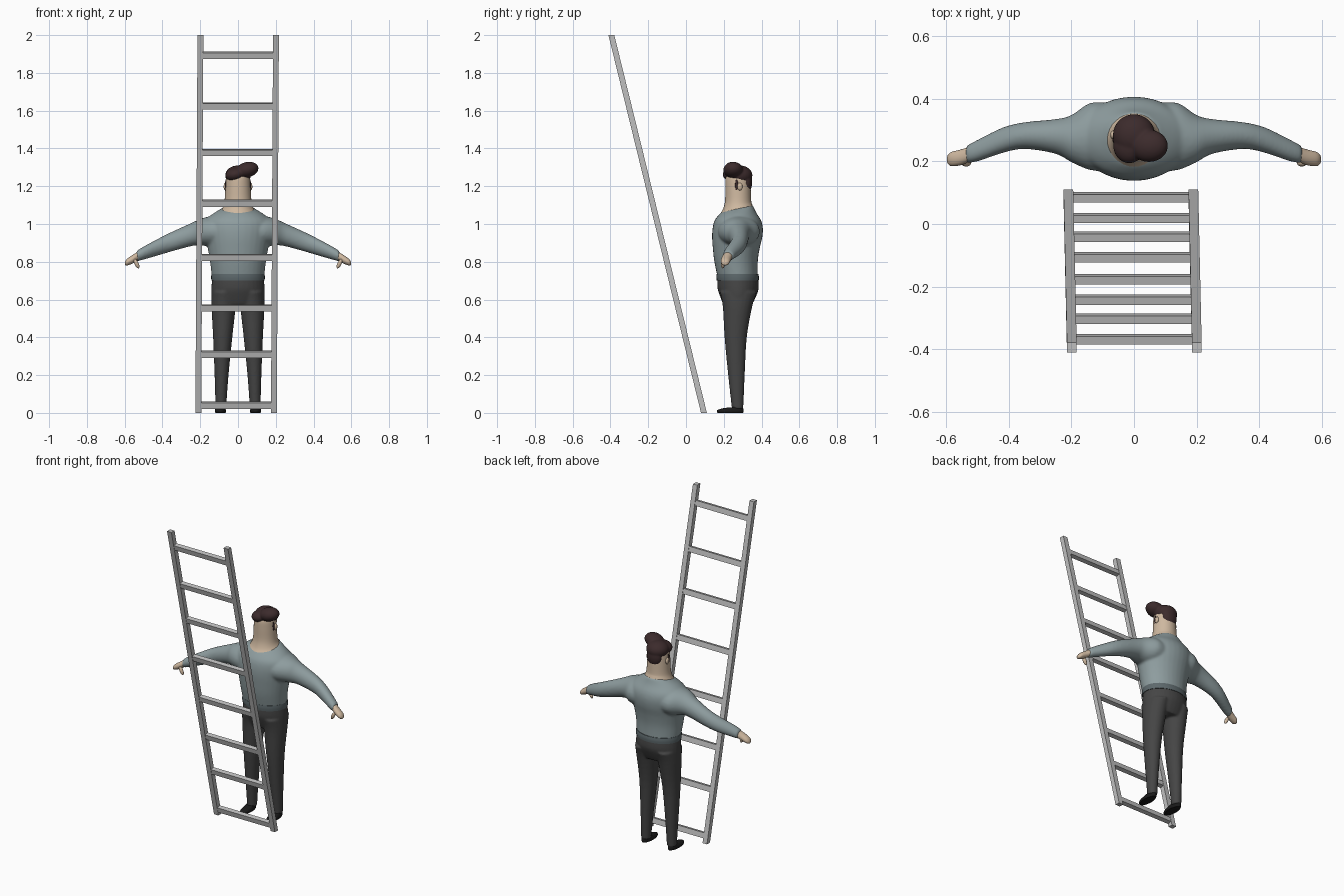
import bpy, bmesh, math
from mathutils import Matrix, Vector

if "Cube" in bpy.data.objects:
    bpy.data.objects.remove(bpy.data.objects["Cube"])


def material(name, rgb):
    m = bpy.data.materials.new(name)
    m.diffuse_color = (*rgb, 1)
    m.use_nodes = True
    m.node_tree.nodes["Principled BSDF"].inputs["Base Color"].default_value = m.diffuse_color
    return m


SWEATER = material("sweater grey blue", (0.27, 0.335, 0.345))
BAND = material("hem dark grey blue", (0.11, 0.14, 0.15))
TROUSERS = material("trouser charcoal", (0.06, 0.06, 0.06))
SHOES = material("shoe black", (0.01, 0.01, 0.01))
SKIN = material("skin", (0.62, 0.48, 0.35))
HAIR = material("hair dark brown", (0.045, 0.024, 0.025))
METAL = material("ladder grey", (0.52, 0.52, 0.52))


def spline(rows, steps=4):
    """Catmull-Rom interpolation through ring parameters."""
    out = []
    for i in range(len(rows) - 1):
        p = [rows[max(0, min(len(rows) - 1, i + k))] for k in (-1, 0, 1, 2)]
        for s in range(steps):
            t = s / steps
            out.append([0.5 * (2 * b + (c - a) * t + (2 * a - 5 * b + 4 * c - d) * t * t
                               + (3 * b - a - 3 * c + d) * t ** 3) for a, b, c, d in zip(*p)])
    return out + [list(rows[-1])]


def loft(bm, rows, place, n=32):
    """Skin elliptical rings; place(row, cos, sin) gives each point."""
    rings = []
    for row in spline(rows):
        angles = [2 * math.pi * k / n for k in range(n)]
        rings.append([bm.verts.new(place(row, math.cos(a), math.sin(a))) for a in angles])
    for a, b in zip(rings, rings[1:]):
        for k in range(n):
            bm.faces.new((a[k], a[(k + 1) % n], b[(k + 1) % n], b[k]))
    bm.faces.new(rings[0][::-1])
    bm.faces.new(rings[-1])


def upright(r, c, s):
    # row: z, front y, back y, centre x, half width, forward tilt
    y = (r[1] + r[2]) / 2 + s * (r[2] - r[1]) / 2
    return (r[3] + c * r[4], y, r[0] + r[5] * s)


def sideways(sign):
    # row: x, centre y, half depth, centre z, half height
    return lambda r, c, s: (sign * r[0], r[1] + c * r[2], r[3] + s * r[4])


def ball(bm, centre, radii, turn=0):
    m = Matrix.Translation(centre) @ Matrix.Rotation(turn, 4, 'Y') @ Matrix.Diagonal((*radii, 1))
    bmesh.ops.create_uvsphere(bm, u_segments=24, v_segments=14, radius=1, matrix=m)


def finish(name, bm, mat, voxel=0, smooth=0, angle=60):
    bmesh.ops.recalc_face_normals(bm, faces=bm.faces)
    me = bpy.data.meshes.new(name)
    bm.to_mesh(me)
    bm.free()
    ob = bpy.data.objects.new(name, me)
    bpy.context.collection.objects.link(ob)
    me.materials.append(mat)
    bpy.context.view_layer.objects.active = ob
    ob.select_set(True)
    if voxel:
        r = ob.modifiers.new("blend", 'REMESH')
        r.mode, r.voxel_size, r.use_smooth_shade = 'VOXEL', voxel, True
        s = ob.modifiers.new("soften", 'SMOOTH')
        s.factor, s.iterations = 0.5, smooth
        for m in ("blend", "soften"):
            bpy.ops.object.modifier_apply(modifier=m)
    if angle:
        bpy.ops.object.shade_smooth_by_angle(angle=math.radians(angle))
    ob.select_set(False)
    return ob


# sweater: torso blended with both sleeves
bm = bmesh.new()
loft(bm, [(0.715, .168, .38, 0, .138, 0), (0.80, .15, .38, 0, .148, 0), (0.87, .142, .39, 0, .16, 0),
          (0.93, .138, .404, 0, .172, 0), (0.98, .141, .407, 0, .18, 0), (1.02, .152, .397, 0, .172, 0),
          (1.055, .175, .372, 0, .132, .005), (1.082, .19, .355, 0, .085, .018)], upright)
for sign in (-1, 1):
    loft(bm, [(.08, .278, .11, .96, .085), (.14, .28, .108, .96, .082), (.20, .273, .076, .957, .07),
              (.25, .28, .056, .943, .061), (.35, .283, .043, .907, .052), (.42, .268, .041, .879, .045),
              (.50, .235, .035, .846, .035), (.538, .222, .028, .829, .028)], sideways(sign), 24)
finish("sweater", bm, SWEATER, 0.007, 8)

# sweater hem
bm = bmesh.new()
loft(bm, [(.70, .163, .385, 0, .141, 0), (.718, .161, .386, 0, .142, 0), (.736, .162, .383, 0, .141, 0)], upright)
finish("sweater_hem", bm, BAND, angle=50)

# trousers: hips blended with two legs
bm = bmesh.new()
loft(bm, [(.72, .168, .38, 0, .136, 0), (.66, .167, .385, 0, .141, 0), (.61, .183, .368, 0, .14, 0),
          (.57, .20, .348, 0, .125, 0)], upright)
for sign in (-1, 1):
    loft(bm, [(.64, .18, .375, sign * .072, .066, 0), (.56, .195, .35, sign * .076, .064, 0),
              (.40, .204, .322, sign * .081, .051, 0), (.20, .223, .311, sign * .087, .037, 0),
              (.02, .243, .303, sign * .091, .028, 0)], upright, 24)
finish("trousers", bm, TROUSERS, 0.006, 5)

# shoes: flattened, rounded toe
for sign, side in ((-1, "left"), (1, "right")):
    bm = bmesh.new()
    loft(bm, [(0, .168, .302, sign * .093, .027, 0), (.008, .163, .305, sign * .093, .030, 0),
              (.018, .168, .304, sign * .093, .028, .002), (.03, .20, .30, sign * .092, .023, .004)], upright, 24)
    finish(side + "_shoe", bm, SHOES)

    # hand with thumb
    bm = bmesh.new()
    loft(bm, [(.525, .224, .024, .833, .024), (.555, .213, .025, .815, .023), (.583, .208, .023, .80, .019),
              (.594, .207, .016, .794, .013), (.599, .207, .006, .791, .005)], sideways(sign), 20)
    ball(bm, (sign * .537, .195, .79), (.011, .011, .027), sign * .45)
    finish(side + "_hand", bm, SKIN)

    # ear and sideburn
    bm = bmesh.new()
    ball(bm, (sign * .067, .285, 1.198), (.009, .014, .02))
    finish(side + "_ear", bm, SKIN)
    bm = bmesh.new()
    ball(bm, (sign * .064, .268, 1.205), (.005, .008, .03))
    finish(side + "_sideburn", bm, HAIR)

# head and flared neck
bm = bmesh.new()
loft(bm, [(1.035, .168, .365, 0, .105, 0), (1.065, .18, .36, 0, .094, .012), (1.092, .196, .35, 0, .079, .012),
          (1.125, .207, .345, 0, .071, 0), (1.20, .208, .342, 0, .066, 0), (1.25, .211, .338, 0, .061, 0),
          (1.28, .23, .32, 0, .045, 0)], upright)
finish("head", bm, SKIN)

# swept hair: cap, side quiff and tapered nape
bm = bmesh.new()
ball(bm, (0, .284, 1.258), (.068, .068, .052))
ball(bm, (-.015, .25, 1.262), (.052, .056, .036), -.2)
ball(bm, (.048, .25, 1.287), (.062, .052, .041), -.25)
ball(bm, (0, .318, 1.222), (.050, .033, .06))
finish("hair", bm, HAIR, 0.005, 5)

# ladder, leaning forward
FOOT, LEAN = 0.095, -0.49 / 2.0
LEAN_ANGLE = math.atan(LEAN)


def bar(name, low, high, width, depth):
    """Sheared box whose ends stay level."""
    bm = bmesh.new()
    bmesh.ops.create_cube(bm, size=1)
    for v in bm.verts:
        base = Vector(high if v.co.z > 0 else low)
        v.co = base + Vector((v.co.x * width, v.co.y * depth, 0))
    finish(name, bm, METAL, angle=0)


for sign, side in ((-1, "left"), (1, "right")):
    bar(side + "_rail", (sign * .2 - .010, FOOT, 0), (sign * .2 + .001, FOOT + 2 * LEAN, 2), .031, .031)

for i, z in enumerate((.04, .31, .555, .823, 1.11, 1.378, 1.624, 1.893)):
    bm = bmesh.new()
    shift = -.010 + .0055 * z
    m = (Matrix.Translation((shift, FOOT + LEAN * z, z)) @ Matrix.Rotation(-LEAN_ANGLE, 4, 'X')
         @ Matrix.Diagonal((.39, .026, .033, 1)))
    bmesh.ops.create_cube(bm, size=1, matrix=m)
    finish("rung_%d" % (i + 1), bm, METAL, angle=0)
